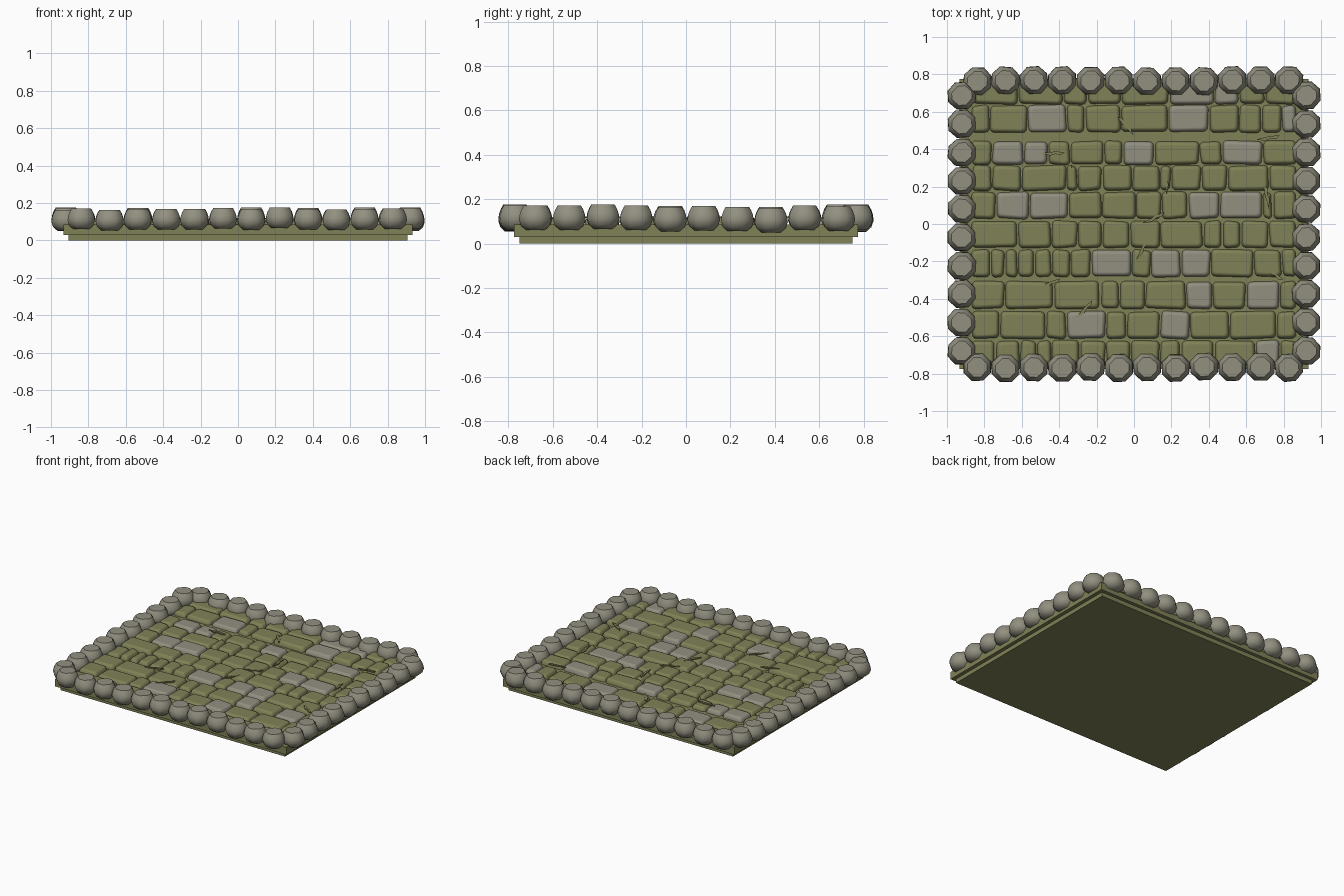
import bpy
import bmesh
import math
import random
from mathutils import Vector, Matrix

random.seed(4)

cube = bpy.data.objects.get("Cube")
if cube:
    bpy.data.objects.remove(cube, do_unlink=True)


def make_material(name, rgb):
    mat = bpy.data.materials.new(name)
    mat.use_nodes = True
    mat.diffuse_color = (*rgb, 1)
    mat.node_tree.nodes["Principled BSDF"].inputs["Base Color"].default_value = (*rgb, 1)
    return mat


moss = make_material("mossy olive", (0.215, 0.222, 0.095))
grey = make_material("stone grey", (0.29, 0.28, 0.217))
OLIVE, GREY = range(2)


def finish(bm, name, smooth_angle=None):
    bmesh.ops.recalc_face_normals(bm, faces=bm.faces)
    mesh = bpy.data.meshes.new(name)
    bm.to_mesh(mesh)
    bm.free()
    mesh.materials.append(moss)
    mesh.materials.append(grey)
    obj = bpy.data.objects.new(name, mesh)
    bpy.context.collection.objects.link(obj)
    if smooth_angle:
        bpy.ops.object.select_all(action="DESELECT")
        obj.select_set(True)
        bpy.context.view_layer.objects.active = obj
        bpy.ops.object.shade_smooth_by_angle(angle=math.radians(smooth_angle))
    return obj


def rounded_outline(half_x, half_y, radius, steps):
    """Corner points of a rounded rectangle, each with its corner number."""
    points = []
    for corner, (sx, sy) in enumerate(((1, 1), (-1, 1), (-1, -1), (1, -1))):
        centre = Vector((sx * (half_x - radius), sy * (half_y - radius), 0))
        for i in range(steps):
            a = math.pi / 2 * (corner + i / (steps - 1))
            points.append((corner, centre + radius * Vector((math.cos(a), math.sin(a), 0))))
    return points


def add_stone(bm, centre, half, z0, z1, profile, radius, steps, wobble, turn, colour):
    """Loft a rounded rectangle through a profile of (inset, height share)."""
    shifts = [Vector((random.uniform(-wobble, wobble), random.uniform(-wobble, wobble), 0))
              for _ in range(4)]
    spin = Matrix.Rotation(turn, 3, "Z")
    rings = []
    for inset, share in profile:
        hx, hy = (max(h - inset, 0.004) for h in half)
        r = min(max(radius - inset * 0.4, 0.004), hx * 0.9, hy * 0.9)
        base = Vector((*centre, z0 + (z1 - z0) * share))
        rings.append([bm.verts.new(base + spin @ (p + shifts[c]))
                      for c, p in rounded_outline(hx, hy, r, steps)])
    faces = [bm.faces.new(rings[0][::-1]), bm.faces.new(rings[-1])]
    for low, high in zip(rings, rings[1:]):
        for i in range(len(low)):
            j = (i + 1) % len(low)
            faces.append(bm.faces.new((low[i], low[j], high[j], high[i])))
    for f in faces:
        f.material_index = colour


def add_slab(name, half_x, half_y, z0, z1):
    bm = bmesh.new()
    size = Matrix.Diagonal((2 * half_x, 2 * half_y, z1 - z0, 1))
    bmesh.ops.create_cube(bm, size=1, matrix=Matrix.Translation((0, 0, (z0 + z1) / 2)) @ size)
    return finish(bm, name)


# Stepped foundation
add_slab("foundation_slab", 0.905, 0.75, 0, 0.035)
add_slab("mortar_bed", 0.932, 0.775, 0.03, 0.085)

# Paving stones, one row at a time: joints in hundredths along x
PAVER = ((0, 0), (0.002, 0.45), (0.007, 0.8), (0.016, 1), (0.024, 1))
FLOOR_TOP = 0.115


def lay_row(number, y, half_y, joints, greys=()):
    bm = bmesh.new()
    edges = [-87, *joints, 87]
    for i, (a, b) in enumerate(zip(edges, edges[1:])):
        add_stone(bm, ((a + b) / 200, y), ((b - a) / 200 - 0.003, half_y), 0.07,
                  FLOOR_TOP + random.uniform(-0.005, 0.005), PAVER, 0.022, 4,
                  0.004, random.uniform(-0.015, 0.015), GREY if i in greys else OLIVE)
    finish(bm, f"paving_row_{number}", 50)


lay_row(1, 0.71, 0.07, (-62, -38, -25, -7, 19, 43, 56, 70), (5, 6))
lay_row(2, 0.563, 0.073, (-77, -57, -36, -26, -7, 18, 40, 56, 68, 79), (2, 6, 10))
lay_row(3, 0.38, 0.064, (-76, -59, -46, -34, -16, -6, 11, 35, 47, 69), (1, 2, 6, 9))
lay_row(4, 0.245, 0.068, (-76, -60, -36, -30, -17, -1, 14, 20, 36, 50, 72))
lay_row(5, 0.1, 0.072, (-74, -56, -35, -17, 1, 15, 29, 46, 69, 74), (1, 2, 7, 8))
lay_row(6, -0.055, 0.072, (-62, -44, -30, -17, -2, 14, 37, 47, 57, 72))
lay_row(7, -0.21, 0.073, (-77, -69, -62, -53, -44, -34, -23, -1, 9, 25, 41, 64, 79), (7, 9, 10))
lay_row(8, -0.38, 0.074, (-69, -43, -18, -8, 6, 28, 42, 60, 78), (6, 8))
lay_row(9, -0.54, 0.074, (-72, -47, -36, -15, -4, 14, 30, 51, 76), (3, 6))
lay_row(10, -0.69, 0.068, (-74, -61, -52, -44, -29, -15, -2, 14, 25, 43, 65, 78), (11,))

# Mossy cracks: thin jagged slivers across the paving, (x, y, degrees)
bm = bmesh.new()
SLIVER = ((-0.06, 0), (-0.01, -0.014), (0.02, -0.006), (0.05, -0.012),
          (0.07, 0.004), (0.02, 0.008), (-0.01, 0.004))
for x, y, angle in ((-0.44, 0.38, 0), (-0.04, 0.52, 130), (0.17, 0.22, 95), (0.04, -0.14, 60),
                    (-0.46, -0.32, 20), (-0.27, -0.46, 45), (0.71, 0.14, 100),
                    (0.74, -0.26, -35), (0.71, 0.46, 8), (0.1, 0.03, 25)):
    spin = Matrix.Rotation(math.radians(angle), 3, "Z")
    face = bm.faces.new([bm.verts.new(Vector((x, y, FLOOR_TOP - 0.001)) + spin @ Vector((*p, 0)))
                         for p in SLIVER])
    top = bmesh.ops.extrude_face_region(bm, geom=[face])["geom"]
    bmesh.ops.translate(bm, vec=(0, 0, 0.007),
                        verts=[v for v in top if isinstance(v, bmesh.types.BMVert)])
finish(bm, "mossy_cracks")

# Border of chunky rounded stones
BOULDER = ((0.03, 0), (0.009, 0.18), (0, 0.42), (0.003, 0.63), (0.01, 0.82), (0.021, 1))
PITCH = 0.1515


def lay_border(name, count, place):
    bm = bmesh.new()
    for i in range(count):
        lift = random.uniform(-0.008, 0.008)
        add_stone(bm, place((i - (count - 1) / 2) * PITCH), (0.074, 0.073),
                  0.058 + lift, 0.168 + lift, BOULDER, 0.042, 2, 0.002,
                  random.uniform(-0.08, 0.08), GREY)
    finish(bm, name, 50)


for side, sign in (("front", -1), ("back", 1)):
    lay_border(f"{side}_border_stones", 12,
               lambda t: (t - 0.005, sign * 0.767 + random.uniform(-0.004, 0.004)))
for side, sign in (("right", -1), ("left", 1)):
    lay_border(f"{side}_border_stones", 10, lambda t: (sign * 0.921, t + 0.004))
